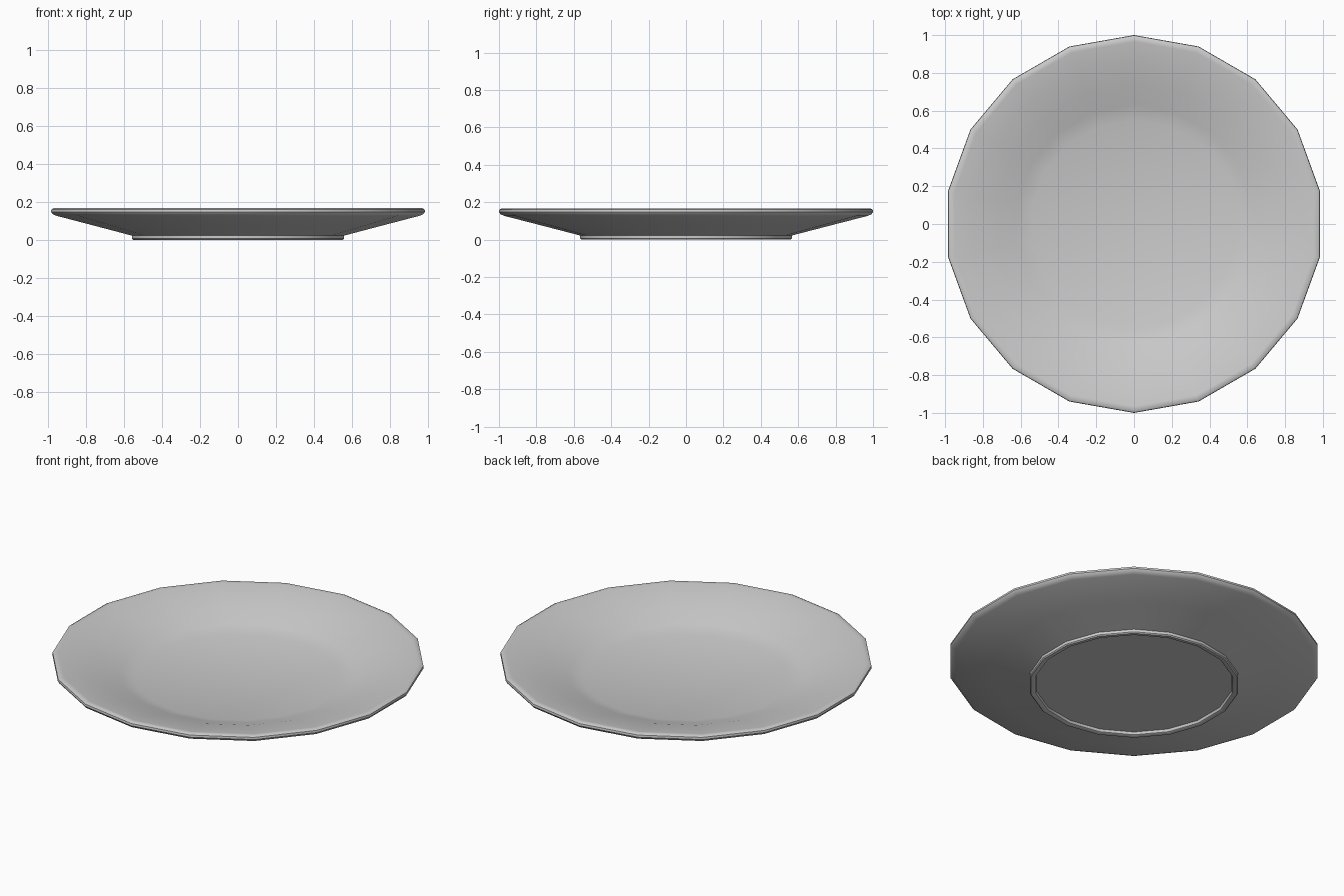
import bpy, bmesh, math

if "Cube" in bpy.data.objects:
    bpy.data.objects.remove(bpy.data.objects["Cube"])

SIDES = 18

# Plate cross-section (radius, height): underside, foot ring, outer wall, rim, inside
profile = [
    (0.53, 0.018), (0.535, 0.004), (0.542, 0.0), (0.56, 0.0), (0.566, 0.006), (0.566, 0.022),
    (0.77, 0.075), (0.972, 0.127), (0.992, 0.136), (1.0, 0.148),
    (0.998, 0.16), (0.985, 0.167), (0.965, 0.165),
    (0.86, 0.143), (0.74, 0.112), (0.63, 0.075), (0.55, 0.052),
]

bm = bmesh.new()
rings = []
for r, z in profile:
    rings.append([bm.verts.new((r * math.cos(a), r * math.sin(a), z))
                  for a in (math.pi / 2 + i * math.tau / SIDES for i in range(SIDES))])

# Bands between rings
for lower, upper in zip(rings, rings[1:]):
    for i in range(SIDES):
        j = (i + 1) % SIDES
        bm.faces.new((lower[i], lower[j], upper[j], upper[i]))

# Flat underside and flat eating surface
bm.faces.new(rings[0])
bm.faces.new(rings[-1])
bmesh.ops.recalc_face_normals(bm, faces=bm.faces)

mesh = bpy.data.meshes.new("plate")
bm.to_mesh(mesh)
bm.free()
plate = bpy.data.objects.new("plate", mesh)
bpy.context.collection.objects.link(plate)

# Smooth glaze, crisp foot ring
bpy.context.view_layer.objects.active = plate
plate.select_set(True)
bpy.ops.object.shade_smooth_by_angle(angle=math.radians(40))
